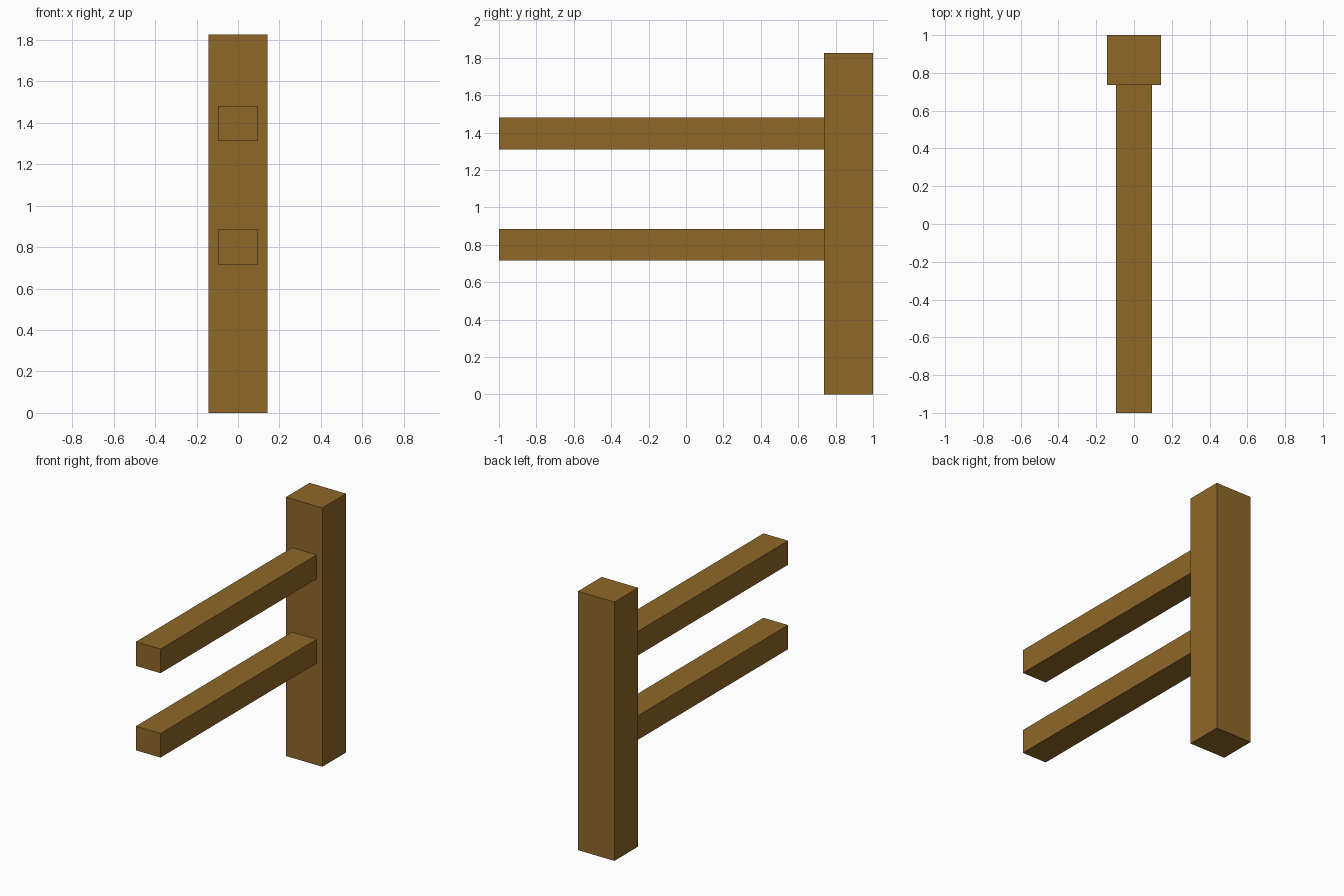
import bpy

if "Cube" in bpy.data.objects:
    bpy.data.objects.remove(bpy.data.objects["Cube"])

wood = bpy.data.materials.new("wood")
wood.diffuse_color = (0.275, 0.138, 0.022, 1)
wood.use_nodes = True
wood.node_tree.nodes["Principled BSDF"].inputs["Base Color"].default_value = wood.diffuse_color


def beam(name, lo, hi):
    """Box spanning two opposite corners."""
    centre = [(a + b) / 2 for a, b in zip(lo, hi)]
    bpy.ops.mesh.primitive_cube_add(size=1, location=centre)
    ob = bpy.context.object
    ob.name = name
    ob.scale = [b - a for a, b in zip(lo, hi)]
    bpy.ops.object.transform_apply(location=False, rotation=False, scale=True)
    ob.data.materials.append(wood)
    return ob


POST_FRONT = 0.737

# Upright post at the back
beam("post", (-0.142, POST_FRONT, 0), (0.142, 1, 1.825))

# Two rails running forward from the post
for name, z in (("lower_rail", 0.716), ("upper_rail", 1.311)):
    beam(name, (-0.096, -1, z), (0.096, POST_FRONT, z + 0.17))
